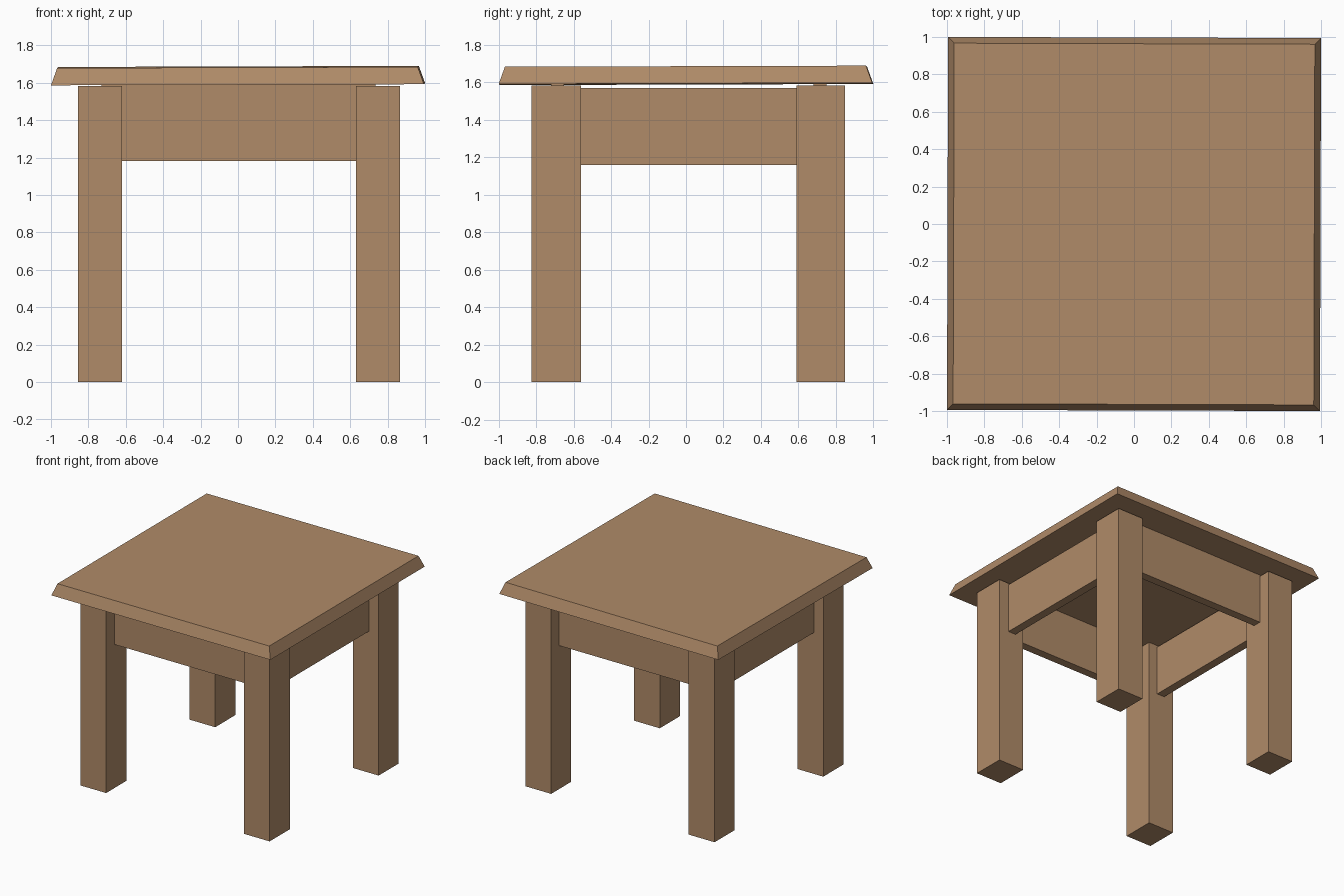
import bpy, bmesh, math

if "Cube" in bpy.data.objects:
    bpy.data.objects.remove(bpy.data.objects["Cube"])

wood = bpy.data.materials.new("warm brown wood")
wood.diffuse_color = (0.434, 0.258, 0.14, 1)
wood.use_nodes = True
wood.node_tree.nodes["Principled BSDF"].inputs["Base Color"].default_value = wood.diffuse_color


def box(name, x, y, z, taper=0.0):
    """Box from (min, max) ranges; taper draws in the upper face."""
    bm = bmesh.new()
    bmesh.ops.create_cube(bm, size=1)
    for v in bm.verts:
        inset = taper if v.co.z > 0 else 0
        sx, sy = math.copysign(1, v.co.x), math.copysign(1, v.co.y)
        v.co = (x[sx > 0] - sx * inset, y[sy > 0] - sy * inset, z[v.co.z > 0])
    me = bpy.data.meshes.new(name)
    bm.to_mesh(me)
    bm.free()
    me.materials.append(wood)
    ob = bpy.data.objects.new(name, me)
    bpy.context.collection.objects.link(ob)
    return ob


# Four square legs
leg_x = {"left": (-0.855, -0.62), "right": (0.63, 0.865)}
leg_y = {"front": (-0.825, -0.56), "back": (0.59, 0.85)}
for side, xr in leg_x.items():
    for end, yr in leg_y.items():
        box(f"{end}_{side}_leg", xr, yr, (0, 1.583))

# Front and back aprons reach the top, side aprons sit slightly lower
for name, yr in (("front", (-0.72, -0.65)), ("back", (0.68, 0.75))):
    box(f"{name}_apron", (-0.73, 0.735), yr, (1.18, 1.594))
for name, xr in (("left", (-0.77, -0.70)), ("right", (0.705, 0.775))):
    box(f"{name}_apron", xr, (-0.70, 0.73), (1.16, 1.57))

# Table top with sloping edges, very slightly tilted
top = box("table_top", (-0.997, 0.997), (-0.997, 0.997), (-0.046, 0.046), 0.033)
top.location.z = 1.638
top.rotation_euler = (0.003, -0.003, -0.003)
